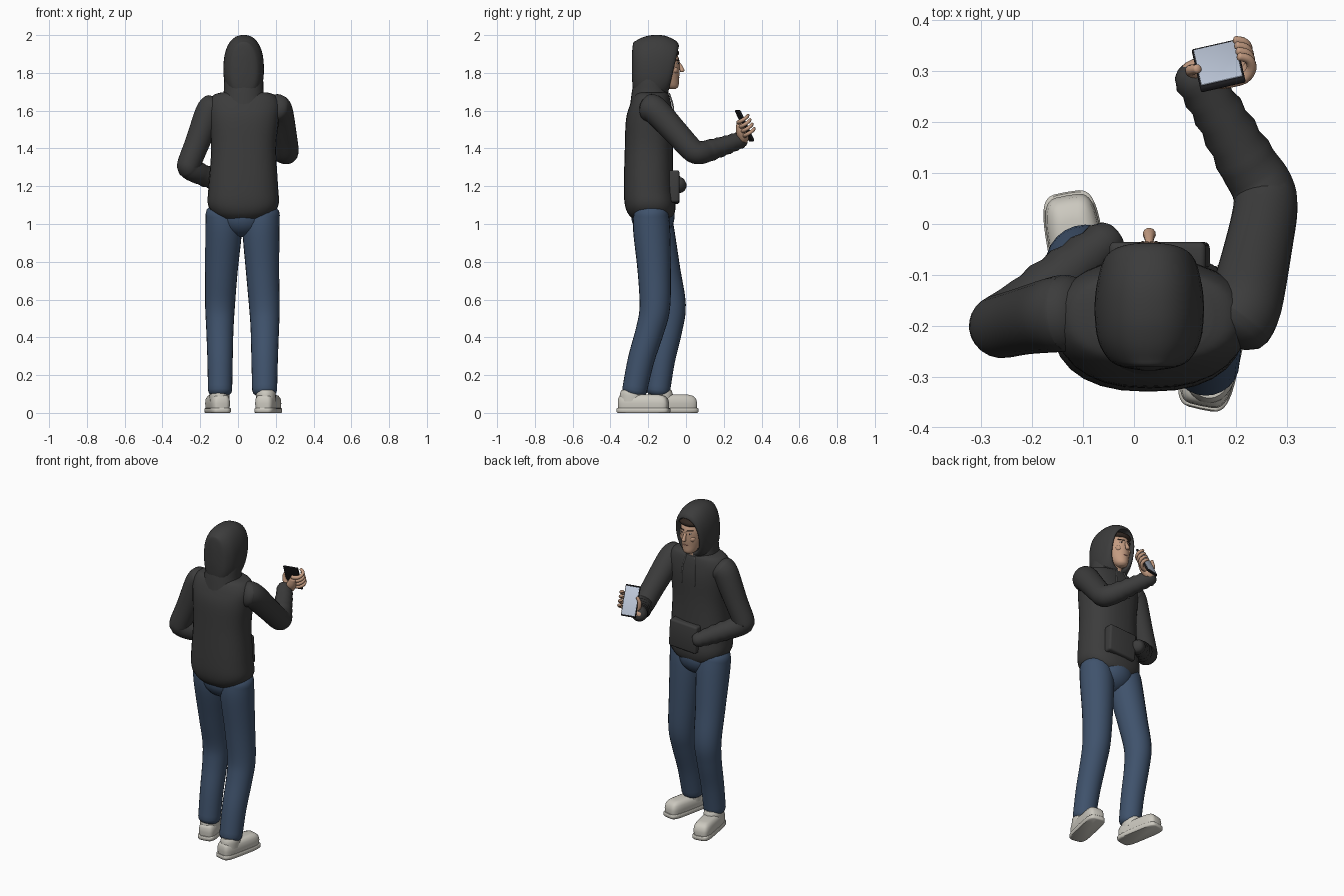
import bpy, bmesh
from math import cos, sin, pi, copysign, radians
from mathutils import Vector as V, Matrix

if "Cube" in bpy.data.objects:
    bpy.data.objects.remove(bpy.data.objects["Cube"])

COL = {"cloth": (.045, .045, .045), "jeans": (.05, .085, .15), "skin": (.55, .33, .22), "shoe": (.6, .58, .52),
       "black": (.01, .01, .012), "screen": (.55, .62, .75), "hair": (.03, .02, .015), "cord": (.25, .25, .25),
       "white": (.75, .72, .7), "lip": (.4, .18, .14)}
MATS = {}
for k, c in COL.items():
    MATS[k] = bpy.data.materials.new(k)
    MATS[k].diffuse_color = (*c, 1)


def finish(bm, name, mat, angle=45):
    bmesh.ops.recalc_face_normals(bm, faces=bm.faces)
    me = bpy.data.meshes.new(name)
    bm.to_mesh(me)
    bm.free()
    ob = bpy.data.objects.new(name, me)
    bpy.context.collection.objects.link(ob)
    me.materials.append(MATS[mat])
    bpy.ops.object.select_all(action='DESELECT')
    bpy.context.view_layer.objects.active = ob
    ob.select_set(True)
    bpy.ops.object.shade_smooth_by_angle(angle=radians(angle))
    return ob


def spline(keys, n):
    """Smooth interpolation through tuples of any length."""
    out = []
    for i in range(len(keys) - 1):
        q = [keys[min(max(i + j, 0), len(keys) - 1)] for j in (-1, 0, 1, 2)]
        for s in range(n):
            t = s / n
            out.append([b + .5 * t * (c - a + t * (2*a - 5*b + 4*c - d + t * (3*(b - c) + d - a)))
                        for a, b, c, d in zip(*q)])
    return out + [list(keys[-1])]


def ring(c, X, Y, a, b, n=2.0, seg=28):
    pw = lambda v: copysign(abs(v) ** (2 / n), v)
    return [V(c) + V(X) * a * pw(cos(2*pi*i/seg)) + V(Y) * b * pw(sin(2*pi*i/seg)) for i in range(seg)]


def loft(name, rings, mat, cap0=True, angle=45):
    bm = bmesh.new()
    vs = [[bm.verts.new(p) for p in r] for r in rings]
    n = len(vs[0])
    for a, b in zip(vs, vs[1:]):
        for i in range(n):
            bm.faces.new((a[i], a[(i+1) % n], b[(i+1) % n], b[i]))
    if cap0:
        bm.faces.new(vs[0])
    bm.faces.new(vs[-1])
    return finish(bm, name, mat, angle)


def stack(name, keys, mat, n=2.0, steps=5):
    """Horizontal rings: z, centre x, centre y, half width, half depth."""
    return loft(name, [ring((x, y, z), (1, 0, 0), (0, 1, 0), a, b, n) for z, x, y, a, b in spline(keys, steps)], mat)


def tube(name, keys, mat, steps=5, seg=20, wrinkle=None):
    """Round tube through x, y, z, radius, with rounded ends."""
    ks = spline(keys, steps)
    P = [V(k[:3]) for k in ks]
    R = [k[3] for k in ks]
    if wrinkle:
        R = [r + (wrinkle[1] * (-1) ** i if i > wrinkle[0] * len(R) else 0) for i, r in enumerate(R)]
    T = [(P[min(i+1, len(P)-1)] - P[max(i-1, 0)]).normalized() for i in range(len(P))]
    dome = [(.97, .3), (.75, .68), (.4, .92)]
    st = [(P[0] - T[0]*R[0]*d*.6, T[0], R[0]*s) for d, s in dome]
    st += list(zip(P, T, R))
    st += [(P[-1] + T[-1]*R[-1]*d*.6, T[-1], R[-1]*s) for d, s in dome[::-1]]
    X = T[0].orthogonal().normalized()
    rings = []
    for p, t, r in st:
        X = (X - t * X.dot(t)).normalized()
        rings.append(ring(p, X, t.cross(X), r, r, seg=seg))
    return loft(name, rings, mat)


def ball(name, c, r, mat, rot=None):
    bm = bmesh.new()
    bmesh.ops.create_uvsphere(bm, u_segments=20, v_segments=12, radius=1)
    M = Matrix.Translation(c) @ (rot or Matrix()) @ Matrix.Diagonal((*r, 1))
    bmesh.ops.transform(bm, matrix=M, verts=bm.verts)
    return finish(bm, name, mat)


def box(name, M, size, mat, bevel):
    bm = bmesh.new()
    bmesh.ops.create_cube(bm, size=1)
    bmesh.ops.scale(bm, vec=size, verts=bm.verts)
    bmesh.ops.bevel(bm, geom=bm.edges[:], offset=bevel, segments=3, profile=.5, affect='EDGES')
    bmesh.ops.transform(bm, matrix=M, verts=bm.verts)
    return finish(bm, name, mat)


# Hoodie body and collar
stack("hoodie_body", [(1.03, .025, -.18, .13, .105), (1.06, .027, -.185, .165, .125), (1.11, .028, -.19, .188, .135),
      (1.2, .028, -.197, .184, .132), (1.4, .03, -.197, .172, .127), (1.55, .032, -.193, .185, .125),
      (1.63, .033, -.187, .19, .11), (1.68, .033, -.182, .165, .092), (1.697, .033, -.18, .12, .075)], "cloth", 2.4)
stack("hood_neck", [(1.6, .03, -.19, .125, .11), (1.69, .03, -.19, .107, .098), (1.75, .03, -.19, .104, .088),
      (1.8, .03, -.19, .1, .085)], "cloth", 2.2)

# Hood: rings from the inner lining over the rim to the back
hood = [(-.12, 1.83, .062, .105, .2), (-.072, 1.825, .068, .115, .23), (-.064, 1.82, .08, .125, .23),
        (-.082, 1.82, .094, .15, .2), (-.13, 1.82, .105, .177, .1), (-.18, 1.82, .107, .18, 0),
        (-.23, 1.82, .1, .168, 0), (-.265, 1.82, .08, .15, 0), (-.28, 1.83, .055, .125, 0), (-.287, 1.84, .015, .05, 0)]
rings = []
for y, z, a, b, k in spline(hood, 4):
    r = ring((.03, y, z), (1, 0, 0), (0, 0, 1), a, b, 2.3, 36)
    for p in r:
        p.y += k * (p.z - 1.83)
    rings.append(r)
loft("hood", rings, "cloth", cap0=False)

# Head and face
stack("head", [(1.715, .03, -.075, .02, .02), (1.73, .03, -.08, .038, .04), (1.77, .03, -.105, .057, .068),
      (1.82, .03, -.115, .066, .082), (1.88, .03, -.125, .068, .086), (1.94, .03, -.14, .05, .06),
      (1.965, .03, -.14, .01, .012)], "skin")
tube("neck", [(.03, -.15, 1.6, .055), (.03, -.14, 1.76, .05)], "skin")
tube("nose", [(.03, -.04, 1.855, .007), (.03, -.026, 1.83, .01), (.03, -.02, 1.812, .013)], "skin", 3, 12)
ball("mouth", (.03, -.044, 1.775), (.02, .009, .006), "lip")
for s, side in ((-1, "left"), (1, "right")):
    ball("eye_" + side, (.03 + s*.026, -.048, 1.85), (.011, .008, .006), "white")
    ball("pupil_" + side, (.03 + s*.026, -.042, 1.85), (.005, .004, .005), "black")
    tube("eyebrow_" + side, [(.03 + s*.012, -.037, 1.866, .004), (.03 + s*.045, -.052, 1.868, .003)], "hair", 2, 8)
    ball("cheek_" + side, (.03 + s*.032, -.062, 1.815), (.02, .02, .02), "skin")
    tube("drawstring_" + side, [(.03 + s*.03, -.088, 1.69, .004), (.03 + s*.042, -.068, 1.62, .004),
         (.03 + s*.045, -.064, 1.52, .004)], "cord", 4, 8)
ball("hair_fringe", (.03, -.07, 1.905), (.06, .034, .022), "hair")

# Sleeves
tube("sleeve_right", [(.2, -.19, 1.615, .075), (.218, -.155, 1.595, .073), (.245, -.04, 1.47, .066),
     (.258, .035, 1.39, .063), (.25, .075, 1.378, .061), (.222, .12, 1.388, .057), (.165, .22, 1.42, .049),
     (.118, .295, 1.448, .044)], "cloth", 5, 24, (.72, .0025))
tube("sleeve_left", [(-.13, -.175, 1.615, .076), (-.155, -.178, 1.585, .074), (-.215, -.19, 1.43, .066),
     (-.258, -.2, 1.32, .063), (-.255, -.195, 1.297, .061), (-.22, -.17, 1.275, .059), (-.13, -.095, 1.235, .052),
     (-.05, -.03, 1.2, .04)], "cloth", 5, 24, (.74, .0025))
box("front_pocket", Matrix.Translation((.05, -.065, 1.195)) @ Matrix.Rotation(radians(-3), 4, 'Y'),
    (.19, .06, .17), "cloth", .012)

# Jeans
ball("jeans_seat", (.025, -.175, 1.04), (.13, .115, .11), "jeans")
tube("jeans_leg_right", [(.13, -.185, 1.06, .092), (.122, -.182, .97, .098), (.13, -.168, .75, .088),
     (.14, -.165, .56, .081), (.142, -.19, .44, .075), (.141, -.238, .28, .07), (.141, -.272, .12, .066)], "jeans", 5, 24)
tube("jeans_leg_left", [(-.08, -.175, 1.06, .092), (-.076, -.16, .97, .097), (-.088, -.115, .75, .086),
     (-.095, -.08, .57, .079), (-.096, -.092, .44, .072), (-.095, -.125, .28, .067), (-.095, -.148, .12, .064)],
     "jeans", 5, 24)

# Shoes: sole slab plus rounded upper
for side, c, ang in (("right", (.16, -.225), -12), ("left", (-.108, -.077), 10)):
    Z = Matrix.Rotation(radians(ang), 3, 'Z')
    X, Y = Z @ V((1, 0, 0)), Z @ V((0, 1, 0))
    R = lambda z, a, b, o=0: ring(V((*c, z)) + Y*o, X, Y, a, b, 4.5, 40)
    loft("shoe_sole_" + side, [R(0, .052, .137), R(.005, .056, .142), R(.022, .056, .142), R(.026, .053, .139)], "shoe", angle=50)
    loft("shoe_upper_" + side, [R(.024, .05, .133), R(.05, .053, .135), R(.075, .05, .131, -.002), R(.09, .041, .12, -.006),
         R(.097, .028, .1, -.014)], "shoe", angle=60)
    h = V((*c, 0)) - Y * .06
    stack("shoe_collar_" + side, [(.06, h.x, h.y, .052, .07), (.1, h.x, h.y, .052, .066), (.12, h.x, h.y, .045, .058)], "shoe")

# Phone, in its own tilted frame: u across, v along, n out of the screen
u = V((.97, .22, 0)).normalized()
v = V((.08, -.42, .9))
v = (v - u * v.dot(u)).normalized()
n = v.cross(u)
F = Matrix.Translation((.166, .31, 1.52)) @ Matrix((u, v, n)).transposed().to_4x4()
box("phone_case", F, (.09, .182, .012), "black", .004)
box("phone_screen", F @ Matrix.Translation((0, 0, .006)), (.083, .165, .003), "screen", .001)

# Hand around the phone
def local(*pts):
    return [(*(F @ V(p[:3])), p[3]) for p in pts]

tube("palm", [(.115, .29, 1.445, .03)] + local((-.02, -.055, -.03, .03), (.0, -.02, -.03, .027),
     (.012, .015, -.024, .02)), "skin")
for i, name in enumerate(("little", "ring", "middle", "index")):
    w = -.047 + i * .026
    tube("finger_" + name, local((.008, w, -.024, .012), (.043, w + .004, -.022, .011), (.062, w + .008, -.002, .01),
         (.06, w + .012, .02, .009), (.044, w + .016, .032, .008)), "skin", 4, 12)
tube("thumb", local((-.02, -.06, -.028, .018), (-.048, -.03, -.014, .014), (-.055, 0, .004, .011),
     (-.042, .025, .016, .009)), "skin", 4, 12)

for m in bpy.data.materials:
    if m.users and not m.is_grease_pencil:
        m.use_nodes = True
        m.node_tree.nodes["Principled BSDF"].inputs["Base Color"].default_value = m.diffuse_color
